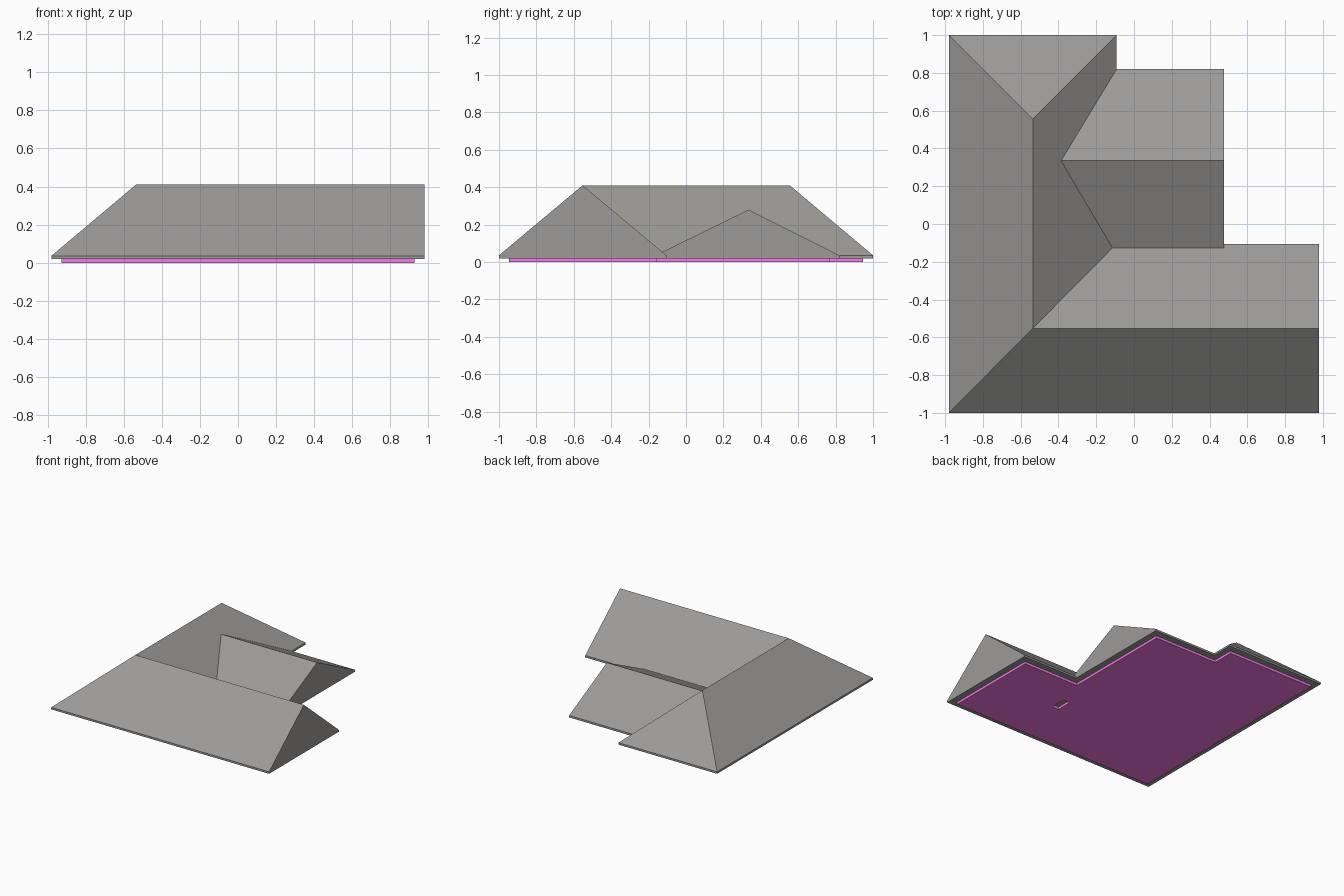
import bpy
import bmesh
from mathutils import Vector

if "Cube" in bpy.data.objects:
    bpy.data.objects.remove(bpy.data.objects["Cube"])

SOFFIT, EAVE, RIDGE = 0.02, 0.036, 0.41

# Counter-clockwise eave outline of the three-winged roof
outline = [(-.98, -1), (.98, -1), (.98, -.105), (.477, -.105),
           (.477, .82), (-.092, .82), (-.092, 1), (-.98, 1)]


def make_object(name, bm, color=None):
    bmesh.ops.recalc_face_normals(bm, faces=bm.faces)
    mesh = bpy.data.meshes.new(name)
    bm.to_mesh(mesh)
    bm.free()
    obj = bpy.data.objects.new(name, mesh)
    bpy.context.collection.objects.link(obj)
    if color:
        mat = bpy.data.materials.new(name + "_color")
        mat.diffuse_color = (*color, 1)
        mat.use_nodes = True
        mat.node_tree.nodes["Principled BSDF"].inputs["Base Color"].default_value = mat.diffuse_color
        mesh.materials.append(mat)
    return obj


def ring(bm, points, z):
    return [bm.verts.new((x, y, z)) for x, y in points]


def walls(bm, low, high):
    n = len(low)
    for i in range(n):
        j = (i + 1) % n
        bm.faces.new((low[i], low[j], high[j], high[i]))


def prism(name, points, z0, z1, color=None):
    bm = bmesh.new()
    low, high = ring(bm, points, z0), ring(bm, points, z1)
    walls(bm, low, high)
    bm.faces.new(low[::-1])
    bm.faces.new(high)
    return make_object(name, bm, color)


def inset(points, d):
    # Move every right-angled corner inward by d along both edges
    result = []
    for i, p in enumerate(points):
        p = Vector(p)
        a = (p - Vector(points[i - 1])).normalized()
        b = (Vector(points[(i + 1) % len(points)]) - p).normalized()
        q = p + d * (Vector((-a.y, a.x)) + Vector((-b.y, b.x)))
        result.append((q.x, q.y))
    return result


# Roof: soffit, fascia band, then slopes and gables
bm = bmesh.new()
low, eave = ring(bm, outline, SOFFIT), ring(bm, outline, EAVE)
walls(bm, low, eave)
bm.faces.new(low[::-1])
A, B, C, D, E, F, G, H = eave
corner = bm.verts.new((-.536, -.553, RIDGE))       # where the main ridges meet
front_end = bm.verts.new((.98, -.553, RIDGE))      # front wing gable peak
hip = bm.verts.new((-.536, .555, RIDGE))           # back hip peak
mid_peak = bm.verts.new((.477, .335, .28))         # middle wing gable peak
mid_root = bm.verts.new((-.386, .335, .28))        # middle ridge meets main slope
valley_in = bm.verts.new((-.114, -.127, .054))
valley_out = bm.verts.new((.477, -.127, .054))
for face in [
    (A, B, front_end, corner),                             # front slope
    (B, C, front_end),                                     # front wing gable
    (C, D, valley_out, valley_in, corner, front_end),      # front wing back slope
    (D, E, mid_peak, valley_out),                          # middle gable
    (E, F, mid_root, mid_peak),                            # middle back slope
    (valley_out, mid_peak, mid_root, valley_in),           # middle front slope
    (corner, valley_in, mid_root, F, G, hip),              # main right slope
    (G, H, hip),                                           # back hip
    (H, A, corner, hip),                                   # main left slope
]:
    bm.faces.new(face)
make_object("roof", bm, (.335, .328, .317))

# Pink ceiling slab under the roof, with a small hatch cut through it
slab = prism("ceiling_slab", inset(outline, .053), 0, SOFFIT, (.91, .2, .8))

cutter = prism("hatch_cutter",
               [(.3, -.52), (.36, -.52), (.36, -.39), (.3, -.39)], -.05, .07)
cutter.hide_render = True
cut = slab.modifiers.new("hatch", 'BOOLEAN')
cut.operation = 'DIFFERENCE'
cut.solver = 'EXACT'
cut.object = cutter
bpy.context.view_layer.objects.active = slab
bpy.ops.object.modifier_apply(modifier=cut.name)
bpy.data.objects.remove(cutter)
